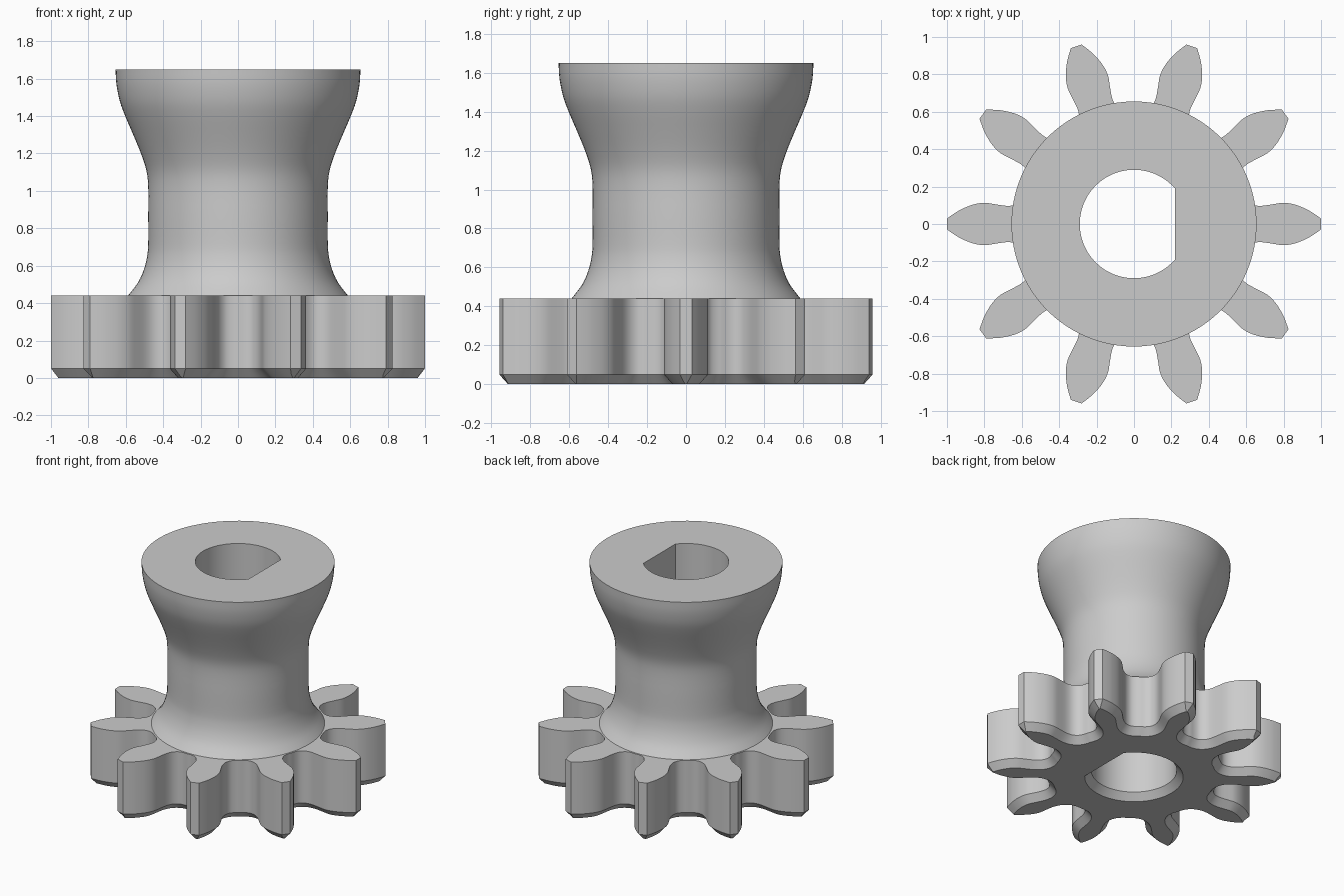
import bpy, bmesh, math
from mathutils import Vector, Matrix

cube = bpy.data.objects.get("Cube")
if cube:
    bpy.data.objects.remove(cube)

GEAR_TOP, TOP, CHAMFER, INSET = 0.44, 1.65, 0.05, 0.044
TEETH = 10


def smooth_path(pts, steps):
    """Catmull-Rom curve through 2D points."""
    p = [Vector(q) for q in pts]
    p = [2 * p[0] - p[1]] + p + [2 * p[-1] - p[-2]]
    out = []
    for a, b, c, d in zip(p, p[1:], p[2:], p[3:]):
        for i in range(steps):
            t = i / steps
            out.append(0.5 * (2 * b + (c - a) * t + (2 * a - 5 * b + 4 * c - d) * t ** 2
                              + (3 * b - a - 3 * c + d) * t ** 3))
    return out + [p[-2]]


def inset(loop, d):
    """Move a counter-clockwise outline inward by d with mitred corners."""
    out = []
    for i, p in enumerate(loop):
        e1 = (p - loop[i - 1]).normalized()
        e2 = (loop[(i + 1) % len(loop)] - p).normalized()
        n1, n2 = Vector((-e1.y, e1.x)), Vector((-e2.y, e2.x))
        out.append(p + (n1 + n2) * d / (1 + n1.dot(n2)))
    return out


def arc(radius, start, end, count):
    step = (end - start) / count
    return [Vector((radius * math.cos(start + i * step), radius * math.sin(start + i * step)))
            for i in range(count + 1)]


def wall(bm, sections):
    """Side faces through stacked (outline, height) sections; returns both end rings."""
    rings = [[bm.verts.new((p.x, p.y, z)) for p in loop] for loop, z in sections]
    for lo, hi in zip(rings, rings[1:]):
        for i in range(len(lo)):
            bm.faces.new((lo[i - 1], lo[i], hi[i], hi[i - 1]))
    return rings[0], rings[-1]


def flat_ring(bm, outer, inner, facing):
    """Fill the flat area between two rings, facing up (1) or down (-1)."""
    edges = [bm.edges.get((r[i - 1], r[i])) for r in (outer, inner) for i in range(len(r))]
    filled = bmesh.ops.triangle_fill(bm, edges=edges, use_beauty=True,
                                     normal=(0, 0, facing))["geom"]
    for f in filled:
        if isinstance(f, bmesh.types.BMFace):
            f.normal_update()
            if f.normal.z * facing < 0:
                f.normal_flip()


bm = bmesh.new()

# Toothed wheel: half a tooth from valley to tip, mirrored and repeated
flank = smooth_path([(0.571, 0.185), (0.581, 0.152), (0.60, 0.122), (0.635, 0.102),
                     (0.68, 0.097), (0.74, 0.105), (0.80, 0.113), (0.86, 0.104),
                     (0.92, 0.08), (0.96, 0.057), (0.999, 0.03)], 3)
tooth = [Vector((p.x, -p.y)) for p in flank[1:]] + flank[::-1]
outline = [Matrix.Rotation(math.tau * k / TEETH, 2) @ p for k in range(TEETH) for p in tooth]
gear_low, gear_high = wall(bm, [(inset(outline, INSET), 0), (outline, CHAMFER),
                                (outline, GEAR_TOP)])

# Flared hub rising from the wheel
profile = smooth_path([(0.588, GEAR_TOP), (0.535, 0.51), (0.503, 0.58), (0.486, 0.65),
                       (0.48, 0.72), (0.48, 0.87), (0.48, 1.02), (0.49, 1.11), (0.519, 1.2),
                       (0.56, 1.3), (0.603, 1.4), (0.632, 1.48), (0.65, 1.57), (0.655, TOP)], 3)
hub_low, hub_high = wall(bm, [(arc(p.x, 0, math.tau, 96)[:-1], p.y) for p in profile])

# D-shaped shaft bore, walls facing inward, with a chamfered lower mouth
half = math.acos(0.22 / 0.29)
bore = arc(0.29, half, math.tau - half, 56)
bore_high, bore_low = wall(bm, [(bore, TOP), (bore, CHAMFER), (inset(bore, -INSET), 0)])

# Flat faces: underside, gear shoulder and hub rim
flat_ring(bm, gear_low, bore_low, -1)
flat_ring(bm, gear_high, hub_low, 1)
flat_ring(bm, hub_high, bore_high, 1)

mesh = bpy.data.meshes.new("pinion_gear")
bm.to_mesh(mesh)
bm.free()
gear = bpy.data.objects.new("pinion_gear", mesh)
bpy.context.collection.objects.link(gear)

# Plain grey finish
grey = bpy.data.materials.new("plain_grey")
grey.use_nodes = True
color = (0.6, 0.6, 0.6, 1)
grey.diffuse_color = color
grey.node_tree.nodes["Principled BSDF"].inputs["Base Color"].default_value = color
mesh.materials.append(grey)

bpy.ops.object.select_all(action='DESELECT')
gear.select_set(True)
bpy.context.view_layer.objects.active = gear
bpy.ops.object.shade_smooth_by_angle(angle=math.radians(28))
